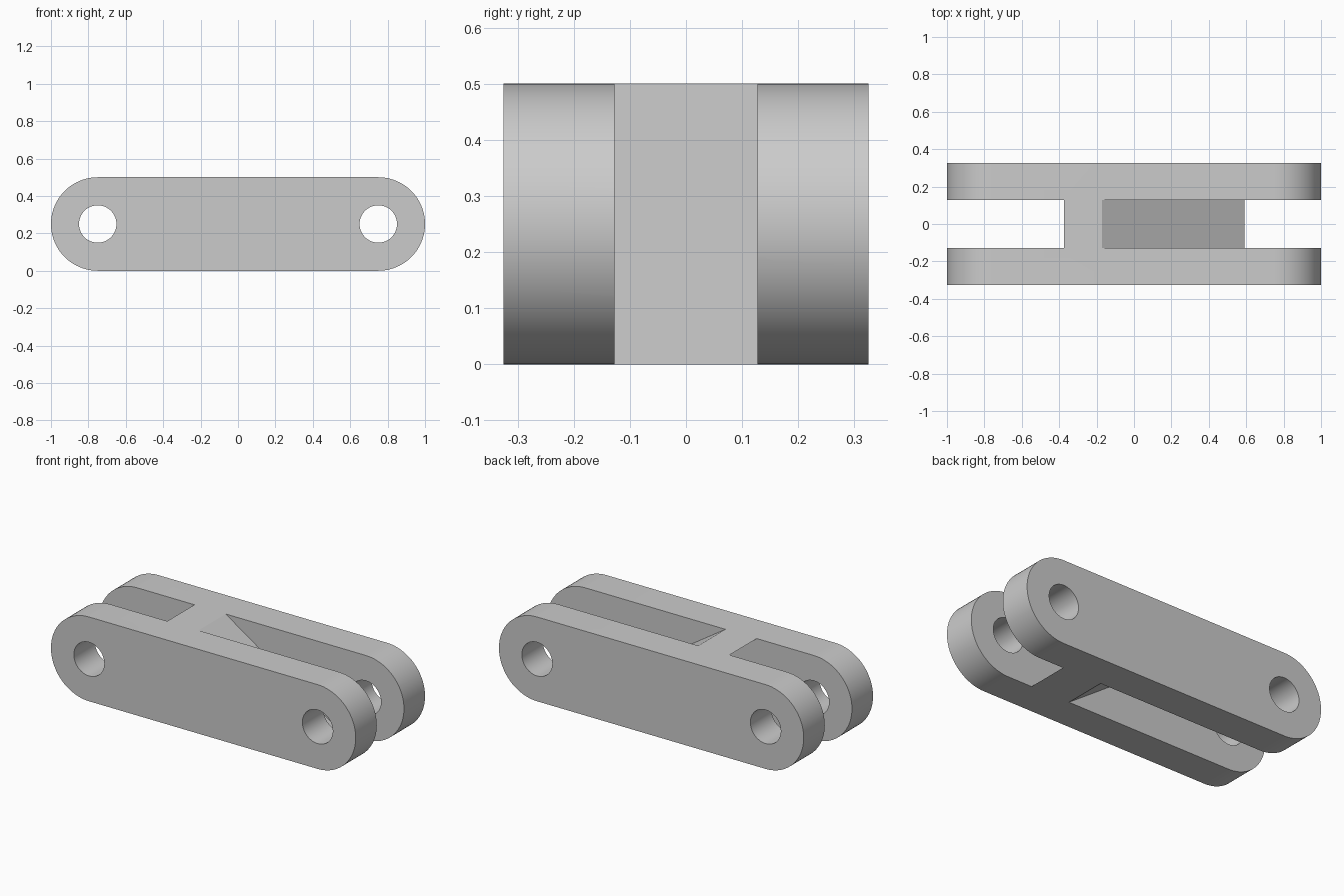
import bpy
import bmesh
from math import cos, sin, pi, radians

if "Cube" in bpy.data.objects:
    bpy.data.objects.remove(bpy.data.objects["Cube"])

HALF_Y, SLOT_Y = 0.325, 0.1275   # half thickness of link and of slots
R, HOLE_R, PIN_X = 0.25, 0.1, 0.75

grey = bpy.data.materials.new("plain grey")
grey.use_nodes = True
colour = (0.6, 0.6, 0.6, 1)
grey.diffuse_color = colour
grey.node_tree.nodes["Principled BSDF"].inputs["Base Color"].default_value = colour


def arc(cx, r, start, end, steps):
    angles = [start + (end - start) * i / steps for i in range(steps + 1)]
    return [(cx + r * cos(a), R + r * sin(a)) for a in angles]


def prism(name, profile, half_y):
    """Extrude an x-z profile along y."""
    bm = bmesh.new()
    face = bm.faces.new([bm.verts.new((x, -half_y, z)) for x, z in profile])
    side = bmesh.ops.extrude_face_region(bm, geom=[face])["geom"]
    moved = [v for v in side if isinstance(v, bmesh.types.BMVert)]
    bmesh.ops.translate(bm, verts=moved, vec=(0, 2 * half_y, 0))
    bmesh.ops.recalc_face_normals(bm, faces=bm.faces)
    mesh = bpy.data.meshes.new(name)
    bm.to_mesh(mesh)
    bm.free()
    mesh.materials.append(grey)
    obj = bpy.data.objects.new(name, mesh)
    bpy.context.collection.objects.link(obj)
    return obj


# Round-ended solid link
link = prism("double_fork_link",
             arc(PIN_X, R, -pi / 2, pi / 2, 40) + arc(-PIN_X, R, pi / 2, 1.5 * pi, 40),
             HALF_Y)

# Pin holes, and slots on either side of the slanted web
top, low = 2 * R, 0
cutters = [prism("pin_hole_cutter", arc(s * PIN_X, HOLE_R, 0, 2 * pi, 48)[:-1], 0.5)
           for s in (-1, 1)]


def slot(name, x_top, x_low, x_end):
    # The slanted side is continued past the top and bottom of the link
    dx = (x_low - x_top) * 0.2
    profile = [(x_top - dx, top + 0.1), (x_low + dx, low - 0.1),
               (x_end, low - 0.1), (x_end, top + 0.1)]
    return prism(name, profile, SLOT_Y)


cutters.append(slot("left_slot_cutter", -0.17, 0.59, 1.2))
cutters.append(slot("right_slot_cutter", -0.375, 0.335, -1.2))

bpy.ops.object.select_all(action='DESELECT')
link.select_set(True)
bpy.context.view_layer.objects.active = link
for cutter in cutters:
    mod = link.modifiers.new("cut", 'BOOLEAN')
    mod.operation = 'DIFFERENCE'
    mod.solver = 'EXACT'
    mod.object = cutter
    bpy.ops.object.modifier_apply(modifier=mod.name)
    bpy.data.objects.remove(cutter)

bpy.ops.object.shade_smooth_by_angle(angle=radians(30))
